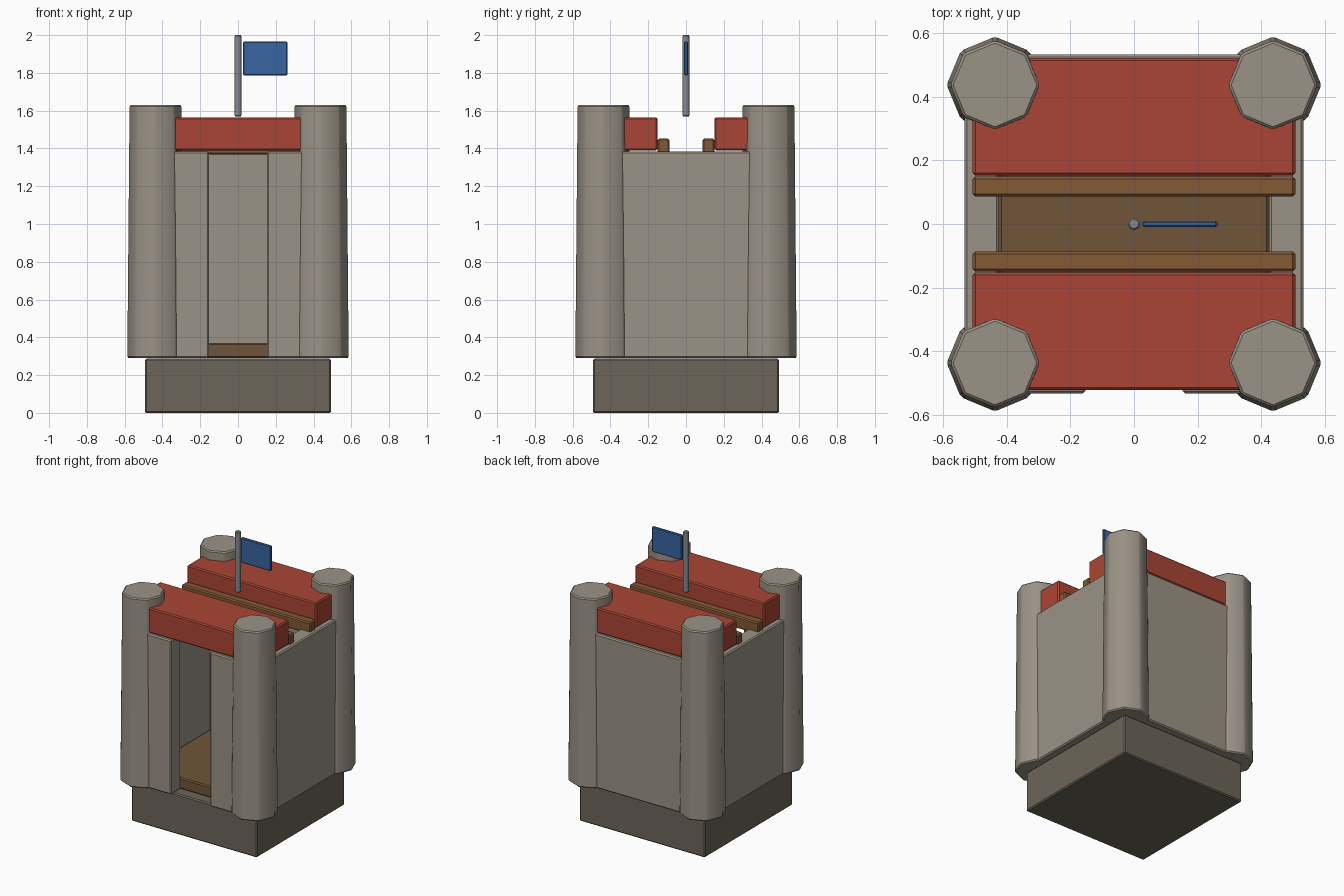
import bpy
import math

if "Cube" in bpy.data.objects:
    bpy.data.objects.remove(bpy.data.objects["Cube"])


def material(name, rgb):
    m = bpy.data.materials.new(name)
    m.diffuse_color = (*rgb, 1)
    m.use_nodes = True
    m.node_tree.nodes["Principled BSDF"].inputs["Base Color"].default_value = m.diffuse_color
    return m


STONE = material("stone", (0.33, 0.29, 0.24))
DARK_STONE = material("dark_stone", (0.15, 0.13, 0.10))
RED = material("red_tile", (0.40, 0.06, 0.035))
WOOD = material("wood", (0.23, 0.10, 0.035))
FLOOR = material("floor_wood", (0.16, 0.09, 0.04))
BLUE = material("blue_cloth", (0.04, 0.13, 0.36))
METAL = material("metal", (0.24, 0.25, 0.28))


def finish(obj, name, mat, bevel):
    """Name, colour and chamfer a part."""
    obj.name = name
    obj.data.materials.append(mat)
    bpy.ops.object.transform_apply(location=False, rotation=True, scale=True)
    mod = obj.modifiers.new("chamfer", "BEVEL")
    mod.width = bevel
    mod.segments = 1
    mod.limit_method = "ANGLE"
    bpy.ops.object.modifier_apply(modifier=mod.name)
    return obj


def box(name, x, y, z, mat, bevel=0.008):
    """Chamfered box from (min, max) ranges."""
    spans = (x, y, z)
    bpy.ops.mesh.primitive_cube_add(size=1, location=[(a + b) / 2 for a, b in spans])
    obj = bpy.context.object
    obj.scale = [b - a for a, b in spans]
    return finish(obj, name, mat, bevel)


def column(name, x, y, z, r_bottom, r_top, mat, bevel):
    """Eight-sided tapered column."""
    bpy.ops.mesh.primitive_cone_add(vertices=8, radius1=r_bottom, radius2=r_top,
                                    depth=z[1] - z[0], location=(x, y, sum(z) / 2))
    obj = finish(bpy.context.object, name, mat, bevel)
    bpy.ops.object.shade_smooth_by_angle(angle=math.radians(30))
    return obj


OUT, INN = 0.533, 0.425
WALL_Z = (0.29, 1.385)

# Foundation and floor
box("foundation", (-0.493, 0.493), (-0.493, 0.493), (0, 0.287), DARK_STONE)
box("floor", (-INN, INN), (-INN, INN), (0.29, 0.37), FLOOR)

# Back wall
box("back_wall", (-0.44, 0.44), (INN, OUT), WALL_Z, STONE)

for s, side in ((-1, "left"), (1, "right")):
    # Side walls and the front panels beside the doorway
    box(f"{side}_wall", sorted((s * INN, s * OUT)), (-0.44, 0.44), WALL_Z, STONE)
    box(f"{side}_front_panel", sorted((s * 0.153, s * 0.44)), (-OUT, -INN), WALL_Z, STONE)

    # Corner towers
    for t, end in ((-1, "front"), (1, "back")):
        column(f"{end}_{side}_tower", s * 0.437, t * 0.437, (0.29, 1.63),
               0.152, 0.14, STONE, 0.008)

for t, end in ((-1, "front"), (1, "back")):
    # Roof slabs and the beams along their inner edges
    box(f"{end}_roof_slab", (-0.507, 0.507), sorted((t * 0.152, t * 0.522)), (1.388, 1.565), RED)
    box(f"{end}_roof_beam", (-0.507, 0.507), sorted((t * 0.087, t * 0.15)), (1.367, 1.452), WOOD)

# Flag
column("flag_pole", 0, 0, (1.57, 2.0), 0.02, 0.02, METAL, 0.005)
box("flag", (0.027, 0.262), (-0.01, 0.01), (1.787, 1.965), BLUE, 0.005)
